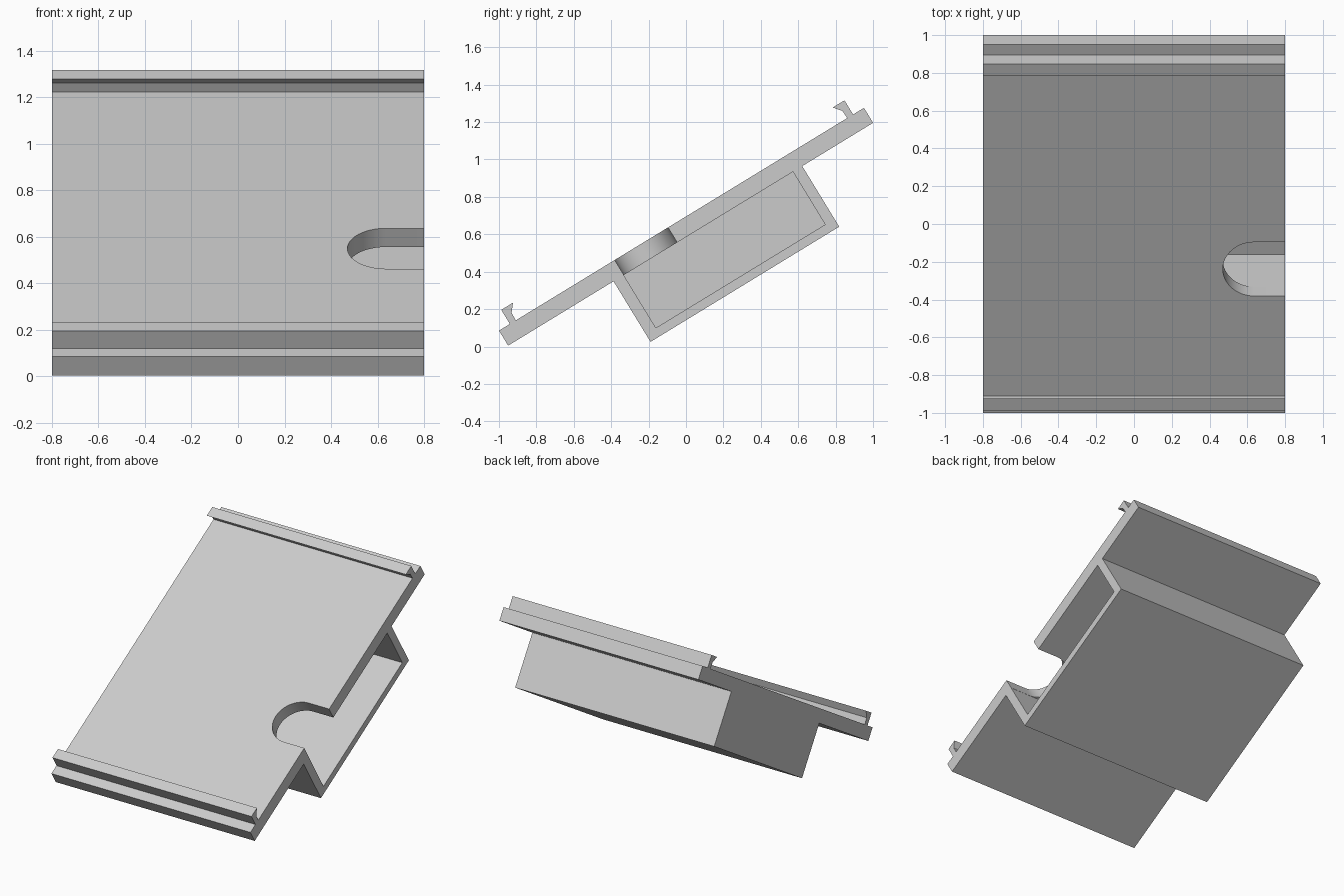
import bpy, bmesh, math

if "Cube" in bpy.data.objects:
    bpy.data.objects.remove(bpy.data.objects["Cube"])

ANGLE = math.radians(31.4)   # tilt of the whole cover
HALF = 0.8                   # half width along x
MID = 0.334                  # middle of the plate along its slope
BOTTOM, TOP = 0.4995, 0.5935 # underside and top side of the plate

grey = bpy.data.materials.new("light grey")
grey.diffuse_color = (0.6, 0.6, 0.6, 1)
grey.use_nodes = True
grey.node_tree.nodes["Principled BSDF"].inputs["Base Color"].default_value = grey.diffuse_color


def tilt(x, u, v):
    """u runs up the slope, v is perpendicular to it."""
    c, s = math.cos(ANGLE), math.sin(ANGLE)
    return (x, u * c - v * s, u * s + v * c)


def prism(name, outline, move):
    """Extrude a closed outline into a solid."""
    bm = bmesh.new()
    face = bm.faces.new([bm.verts.new(p) for p in outline])
    ext = bmesh.ops.extrude_face_region(bm, geom=[face])
    verts = [g for g in ext["geom"] if isinstance(g, bmesh.types.BMVert)]
    bmesh.ops.translate(bm, verts=verts, vec=move)
    bmesh.ops.recalc_face_normals(bm, faces=bm.faces)
    mesh = bpy.data.meshes.new(name)
    bm.to_mesh(mesh)
    bm.free()
    mesh.materials.append(grey)
    ob = bpy.data.objects.new(name, mesh)
    bpy.context.collection.objects.link(ob)
    return ob


# Snap hook along the lower edge, mirrored for the upper edge
hook = [(-0.741, TOP), (-0.741, 0.682), (-0.667, 0.682), (-0.702, 0.640), (-0.704, TOP)]
hook_upper = [(2 * MID - u, v) for u, v in reversed(hook)]

# Cross-section: plate with hooks on top and box below
section = [(-0.809, BOTTOM), (-0.809, TOP)] + hook + hook_upper + [
    (1.477, TOP), (1.477, BOTTOM),
    (1.033, BOTTOM), (1.033, 0.120), (-0.149, 0.120), (-0.149, BOTTOM)]
cover = prism("tilted_cover", [tilt(-HALF, u, v) for u, v in section], (2 * HALF, 0, 0))

# Box cavity, open at the right end
cavity = [(-0.0855, 0.169), (0.975, 0.169), (0.975, BOTTOM), (-0.0855, BOTTOM)]
cavity_cutter = prism("cavity_cutter", [tilt(-HALF + 0.06, u, v) for u, v in cavity], (2, 0, 0))

# Round-ended slot through the plate into the cavity
R, CU, CX = 0.167, 0.0825, 0.637
slot = [(1.0, CU + R)]
for i in range(33):
    a = math.pi / 2 + math.pi * i / 32
    slot.append((CX + R * math.cos(a), CU + R * math.sin(a)))
slot.append((1.0, CU - R))
slot_cutter = prism("slot_cutter", [tilt(x, u, 0.40) for x, u in slot], tilt(0, 0, 0.3))

bpy.context.view_layer.objects.active = cover
cover.select_set(True)
for cutter in (cavity_cutter, slot_cutter):
    mod = cover.modifiers.new("cut", 'BOOLEAN')
    mod.operation, mod.solver, mod.object = 'DIFFERENCE', 'EXACT', cutter
    bpy.ops.object.modifier_apply(modifier=mod.name)
    bpy.data.objects.remove(cutter)

bpy.ops.object.select_all(action='DESELECT')
cover.select_set(True)
bpy.ops.object.shade_smooth_by_angle(angle=math.radians(30))
